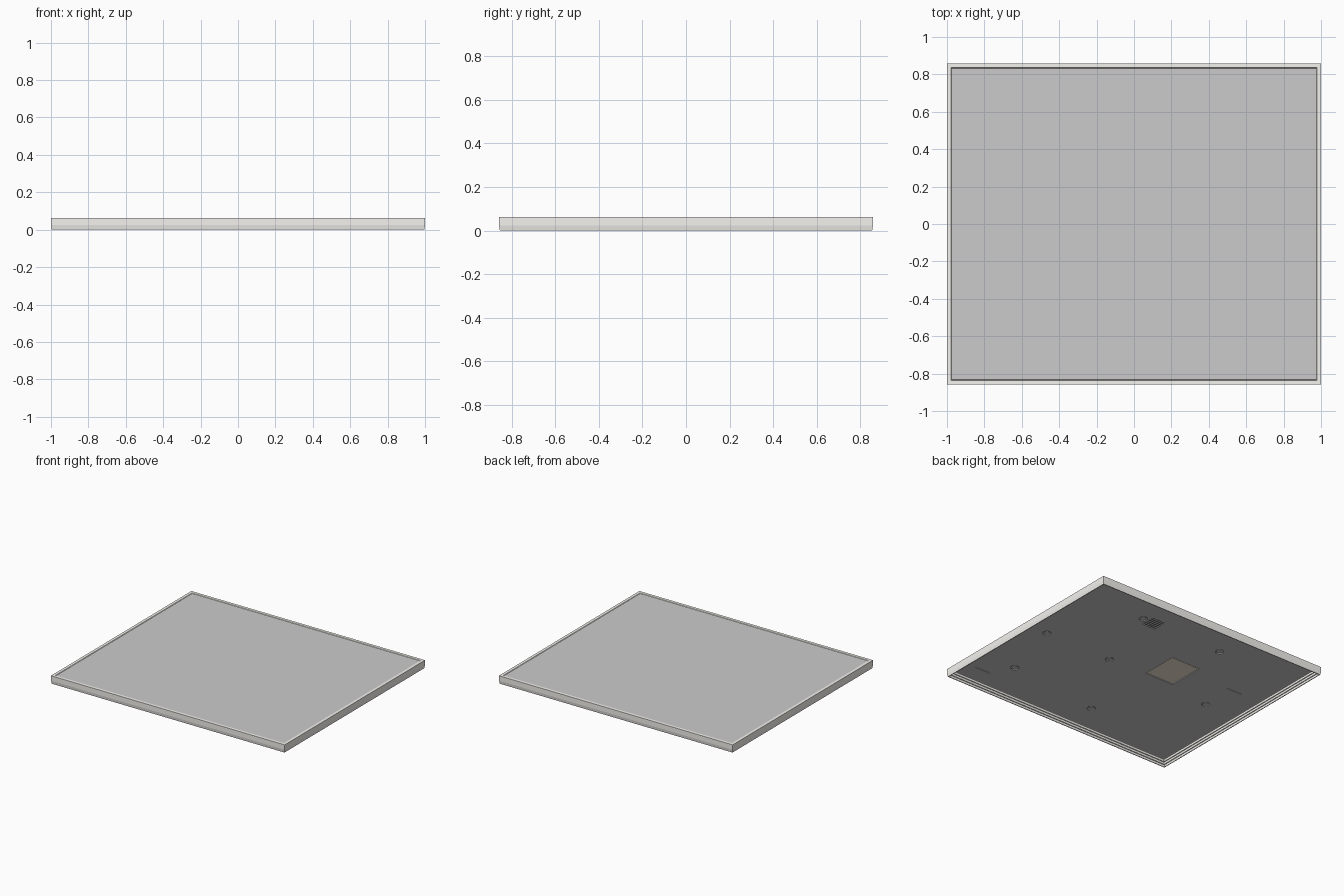
import bpy, bmesh

if "Cube" in bpy.data.objects:
    bpy.data.objects.remove(bpy.data.objects["Cube"])

HX, HY = 1.0, 0.858      # half sizes of the outline
PANEL_Z = 0.049          # underside of the panel
TOP = 0.062              # top of the rim


def material(name, rgb):
    m = bpy.data.materials.new(name)
    m.diffuse_color = (*rgb, 1)
    m.use_nodes = True
    m.node_tree.nodes["Principled BSDF"].inputs["Base Color"].default_value = m.diffuse_color
    return m


def add_object(name, bm, mat=None):
    bmesh.ops.recalc_face_normals(bm, faces=bm.faces)
    me = bpy.data.meshes.new(name)
    bm.to_mesh(me)
    bm.free()
    ob = bpy.data.objects.new(name, me)
    bpy.context.collection.objects.link(ob)
    if mat:
        me.materials.append(mat)
    return ob


def add_box(bm, x, y, z0, z1, sx, sy):
    verts = bmesh.ops.create_cube(bm, size=1)["verts"]
    for v in verts:
        v.co = (x + v.co.x * sx, y + v.co.y * sy, (z0 + z1) / 2 + v.co.z * (z1 - z0))


def add_disc(bm, x, y, z0, z1, r, n=24):
    verts = bmesh.ops.create_cone(bm, cap_ends=True, segments=n, radius1=r,
                                  radius2=r, depth=z1 - z0)["verts"]
    bmesh.ops.translate(bm, verts=verts, vec=(x, y, (z0 + z1) / 2))


light = material("light_frame", (0.92, 0.90, 0.86))
tan = material("tan_cover", (0.95, 0.86, 0.70))

# Frame: stepped (inset, z) section carried round the rectangle
section = [(0.004, 0), (0, 0.024), (0, TOP), (0.022, TOP), (0.025, TOP - 0.003),
           (0.025, PANEL_Z), (0.032, PANEL_Z), (0.026, PANEL_Z - 0.001),
           (0.024, 0.033), (0.017, 0.033), (0.017, 0.017), (0.010, 0.017), (0.010, 0)]
bm = bmesh.new()
rings = []
for sx, sy in ((1, 1), (-1, 1), (-1, -1), (1, -1)):
    rings.append([bm.verts.new((sx * (HX - d), sy * (HY - d), z)) for d, z in section])
n = len(section)
for c in range(4):
    a, b = rings[c], rings[(c + 1) % 4]
    for i in range(n):
        j = (i + 1) % n
        bm.faces.new((a[i], a[j], b[j], b[i]))
add_object("frame", bm, light)

# Flat panel set just below the rim
bm = bmesh.new()
add_box(bm, 0, 0, PANEL_Z, TOP - 0.003, 2 * (HX - 0.0255), 2 * (HY - 0.0255))
panel = add_object("panel", bm)


def cut(name, bm):
    cutter = add_object(name, bm)
    cutter.hide_render = True
    cutter.display_type = "WIRE"
    mod = panel.modifiers.new(name, "BOOLEAN")
    mod.object = cutter
    mod.operation = "DIFFERENCE"
    mod.solver = "EXACT"


# Round recesses on the underside
low, high = PANEL_Z - 0.01, PANEL_Z + 0.006
holes = [(0.41, 0.59), (0.80, 0), (0.66, -0.52), (0.225, 0),
         (-0.30, 0.58), (-0.12, -0.61), (-0.70, -0.05)]
bm = bmesh.new()
for x, y in holes:
    add_disc(bm, x, y, low, high, 0.03)
cut("round_cutter", bm)

# Window, vent slots and thin slots on the underside
bm = bmesh.new()
add_box(bm, -0.22, 0.16, low, high, 0.25, 0.29)
for i in range(6):
    add_box(bm, 0.31, 0.535 + i * 0.02, low, high, 0.11, 0.01)
for x, y in ((0.81, -0.69), (-0.74, 0.22)):
    add_box(bm, x, y, low, high, 0.13, 0.006)
cut("slot_cutter", bm)

# Cover plate inside the window
bm = bmesh.new()
add_box(bm, -0.22, 0.16, PANEL_Z + 0.002, PANEL_Z + 0.0055, 0.24, 0.28)
add_object("window_cover", bm, tan)

# Screw heads in the round recesses
bm = bmesh.new()
for x, y in holes:
    add_disc(bm, x, y, PANEL_Z + 0.002, PANEL_Z + 0.0055, 0.02)
add_object("screw_heads", bm)
